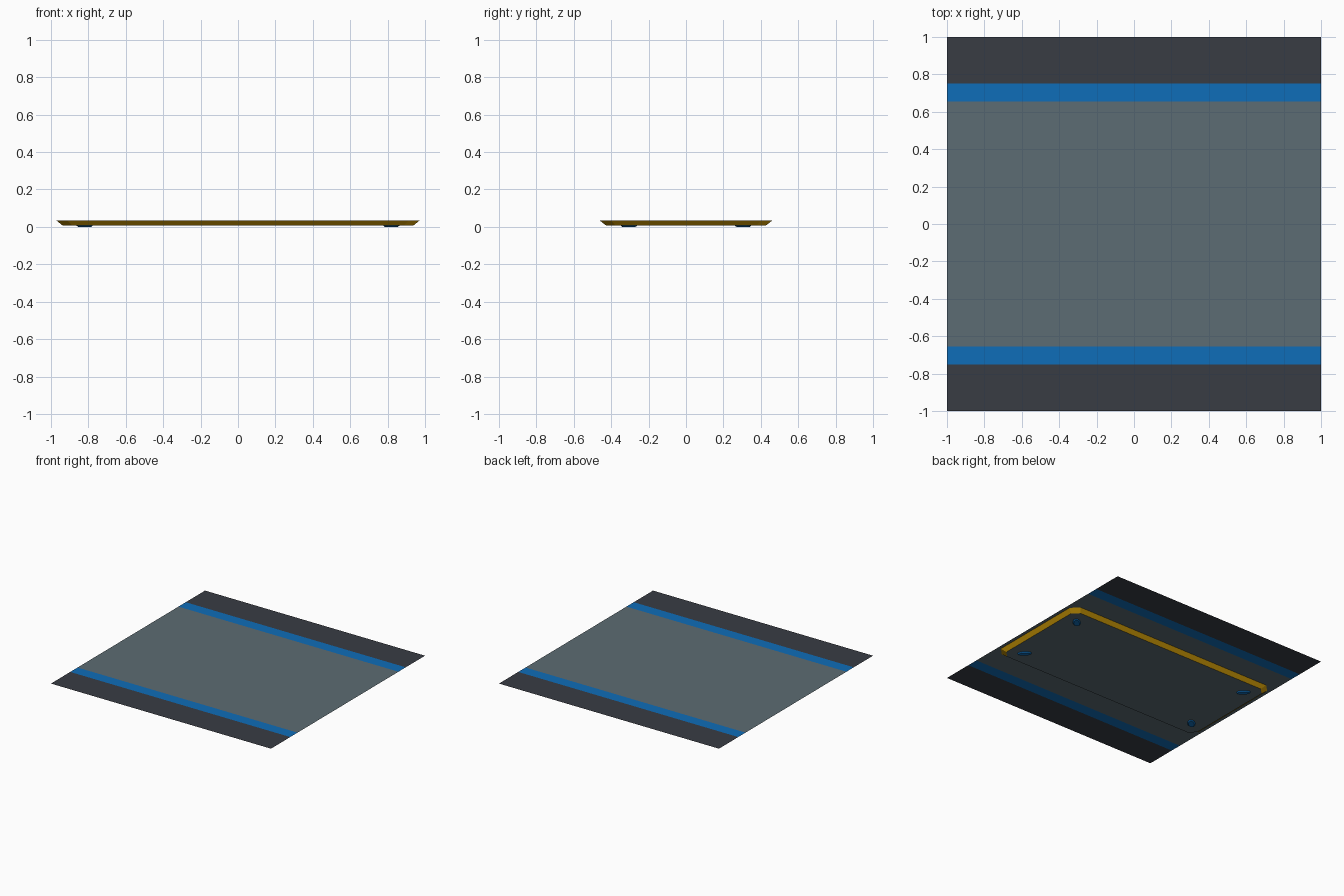
import bpy, bmesh, math

if "Cube" in bpy.data.objects:
    bpy.data.objects.remove(bpy.data.objects["Cube"])


def material(name, rgb):
    """Flat colour from 0-255 sRGB values, stored as linear."""
    lin = [((c / 255 + 0.055) / 1.055) ** 2.4 if c > 10 else c / 255 / 12.92 for c in rgb]
    m = bpy.data.materials.new(name)
    m.diffuse_color = (*lin, 1)
    m.use_nodes = True
    m.node_tree.nodes["Principled BSDF"].inputs["Base Color"].default_value = m.diffuse_color
    return m


slate = material("slate grey", (92, 108, 115))
charcoal = material("charcoal", (56, 60, 68))
blue = material("blue", (15, 109, 184))
gold = material("gold", (222, 166, 8))

TOP, BASE = 0.035, 0.008


def finish(name, bm, mats):
    mesh = bpy.data.meshes.new(name)
    bm.normal_update()
    bm.to_mesh(mesh)
    bm.free()
    for m in mats:
        mesh.materials.append(m)
    ob = bpy.data.objects.new(name, mesh)
    bpy.context.collection.objects.link(ob)
    return ob


def loft(bm, rings, cap_mat=0, side_mat=0):
    """Skin rings of points listed from the bottom up, closing the bottom."""
    vs = [[bm.verts.new(p) for p in ring] for ring in rings]
    for lo, hi in zip(vs, vs[1:]):
        n = len(lo)
        for i in range(n):
            j = (i + 1) % n
            bm.faces.new((lo[i], lo[j], hi[j], hi[i])).material_index = side_mat
    bm.faces.new(vs[0][::-1]).material_index = cap_mat


def cut_rect(hx, hy, c, z):
    """Rectangle with cut corners, anticlockwise."""
    return [(hx, -hy + c, z), (hx, hy - c, z), (hx - c, hy, z), (-hx + c, hy, z),
            (-hx, hy - c, z), (-hx, -hy + c, z), (-hx + c, -hy, z), (hx - c, -hy, z)]


# Thin square top sheet, split into coloured bands along y
bm = bmesh.new()
ys = (-1, -0.75, -0.655, 0.655, 0.75, 1)
rows = [[bm.verts.new((x, y, TOP)) for x in (-1, 1)] for y in ys]
for a, b in zip(rows, rows[1:]):
    f = bm.faces.new((a[0], a[1], b[1], b[0]))
    y = abs(f.calc_center_median().y)
    f.material_index = 0 if y < 0.6 else 1 if y < 0.75 else 2
finish("top_sheet", bm, [slate, blue, charcoal])

# Shallow tray under the sheet: slate bottom, sloping gold sides
bm = bmesh.new()
loft(bm, [cut_rect(0.938, 0.428, 0.05, BASE), cut_rect(0.972, 0.462, 0.06, TOP - 0.0003)],
     cap_mat=0, side_mat=1)
finish("tray", bm, [slate, gold])


# Oval feet, each turned to point at its corner
def oval(cx, cy, a, b, ang, z, n=12):
    pts = []
    for i in range(n):
        t = 2 * math.pi * i / n
        u, v = a * math.cos(t), b * math.sin(t)
        pts.append((cx + u * math.cos(ang) - v * math.sin(ang),
                    cy + u * math.sin(ang) + v * math.cos(ang), z))
    return pts


for side, sx in (("right", 1), ("left", -1)):
    for end, sy in (("back", 1), ("front", -1)):
        ang = math.radians(45 * sx * sy)
        bm = bmesh.new()
        loft(bm, [oval(0.82 * sx, 0.305 * sy, 0.045, 0.022, ang, 0),
                  oval(0.82 * sx, 0.305 * sy, 0.055, 0.03, ang, BASE)])
        finish(f"foot_{end}_{side}", bm, [blue])
